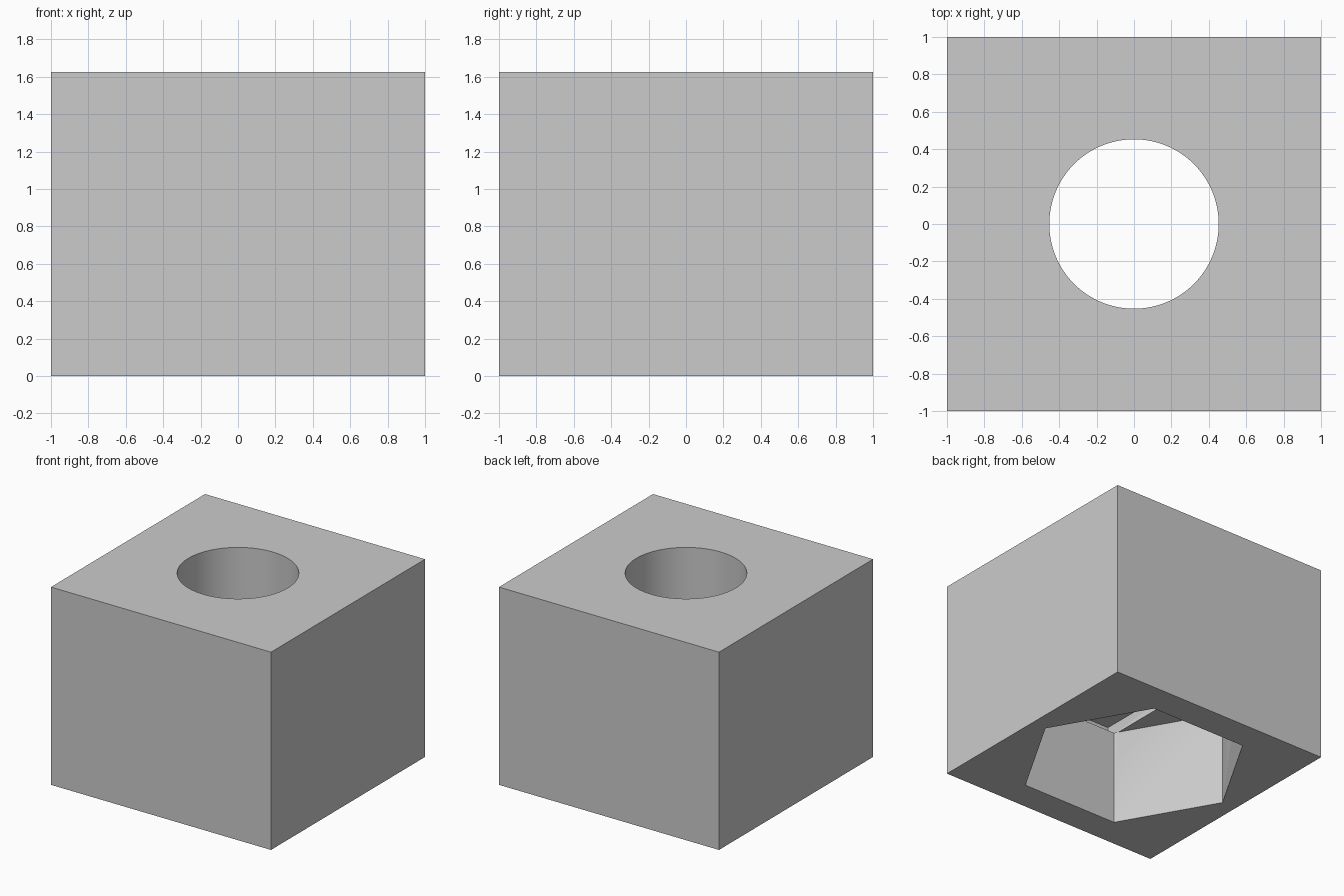
import bpy
from math import pi

old = bpy.data.objects.get("Cube")
if old:
    bpy.data.objects.remove(old, do_unlink=True)

HEIGHT = 1.625
HOLE_RADIUS = 0.453
HEX_RADIUS = 0.87
HEX_DEPTH = 0.777
SLOT_TOP = 0.87
SLOT_LENGTH = 1.69

grey = bpy.data.materials.new("plain_grey")
grey.use_nodes = True
colour = (0.6, 0.6, 0.6, 1)
grey.diffuse_color = colour
grey.node_tree.nodes["Principled BSDF"].inputs["Base Color"].default_value = colour


def box(name, size_x, size_y, bottom, top):
    bpy.ops.mesh.primitive_cube_add(size=1, location=(0, 0, (bottom + top) / 2))
    ob = bpy.context.object
    ob.name = name
    ob.scale = (size_x, size_y, top - bottom)
    bpy.ops.object.transform_apply(location=True, rotation=True, scale=True)
    ob.data.materials.append(grey)
    return ob


def prism(name, sides, radius, bottom, top, turn=0):
    bpy.ops.mesh.primitive_cylinder_add(
        vertices=sides, radius=radius, depth=top - bottom,
        location=(0, 0, (bottom + top) / 2), rotation=(0, 0, turn))
    ob = bpy.context.object
    ob.name = name
    bpy.ops.object.transform_apply(location=True, rotation=True, scale=True)
    ob.data.materials.append(grey)
    return ob


# Solid block
block = box("block", 2, 2, 0, HEIGHT)

# Hexagonal pocket, bridging slot above it, and round through hole
cutters = [
    prism("hex_pocket_cutter", 6, HEX_RADIUS, -0.2, HEX_DEPTH, pi / 2),
    box("slot_cutter", 2 * HOLE_RADIUS, SLOT_LENGTH, HEX_DEPTH, SLOT_TOP),
    prism("round_hole_cutter", 96, HOLE_RADIUS, 0.4, HEIGHT + 0.2),
]

bpy.ops.object.select_all(action="DESELECT")
bpy.context.view_layer.objects.active = block
block.select_set(True)
for cutter in cutters:
    cutter.hide_render = True
    cut = block.modifiers.new(cutter.name, "BOOLEAN")
    cut.operation = "DIFFERENCE"
    cut.solver = "EXACT"
    cut.object = cutter
    bpy.ops.object.modifier_apply(modifier=cut.name)
    bpy.data.objects.remove(cutter, do_unlink=True)

# Smooth bore, crisp edges everywhere else
bpy.ops.object.shade_smooth_by_angle(angle=pi / 6)
